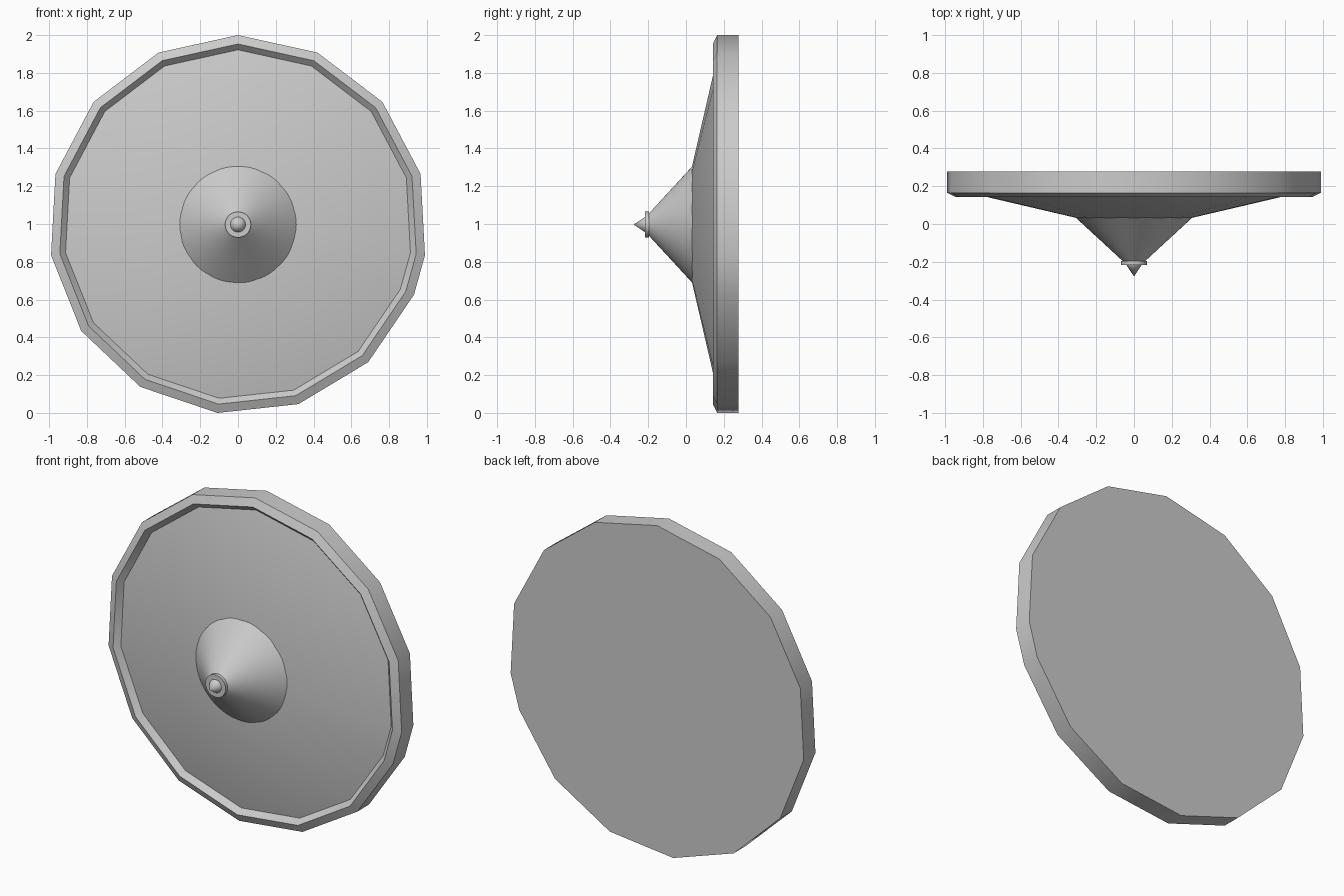
import bpy
import bmesh
import math

cube = bpy.data.objects.get("Cube")
if cube:
    bpy.data.objects.remove(cube, do_unlink=True)

grey = bpy.data.materials.new("plain grey")
grey.use_nodes = True
colour = (0.6, 0.6, 0.6, 1)
grey.diffuse_color = colour
grey.node_tree.nodes["Principled BSDF"].inputs["Base Color"].default_value = colour

CENTRE_Z = 0.997


def turned(name, profile, angles):
    """Turn a (radius, y) profile about the front-back axis; radius 0 gives a point."""
    bm = bmesh.new()
    rings = []
    for r, y in profile:
        if r == 0:
            rings.append([bm.verts.new((0, y, CENTRE_Z))] * len(angles))
        else:
            rings.append([bm.verts.new((r * math.sin(a), y, CENTRE_Z + r * math.cos(a)))
                          for a in angles])
    n = len(angles)
    for a, b in zip(rings, rings[1:]):
        for i in range(n):
            j = (i + 1) % n
            corners = list(dict.fromkeys((a[i], a[j], b[j], b[i])))
            bm.faces.new(corners)
    # Flat caps close any open end
    for ring, (r, y) in ((rings[0], profile[0]), (rings[-1], profile[-1])):
        if r > 0:
            bm.faces.new(ring)
    bmesh.ops.recalc_face_normals(bm, faces=bm.faces)
    mesh = bpy.data.meshes.new(name)
    bm.to_mesh(mesh)
    bm.free()
    mesh.materials.append(grey)
    obj = bpy.data.objects.new(name, mesh)
    bpy.context.collection.objects.link(obj)
    bpy.ops.object.select_all(action="DESELECT")
    obj.select_set(True)
    bpy.context.view_layer.objects.active = obj
    bpy.ops.object.shade_smooth_by_angle(angle=math.radians(30))
    return obj


# The plate has fourteen full sides and one half-length side
step = math.tau / 14.5
plate_angles = [-step * k for k in range(11)] + [step * k for k in range(4, 0, -1)]
round_angles = [math.tau * k / 64 for k in range(64)]

# Plate with bevelled rim, shallow inner lip and domed front
turned("plate", [(1.003, 0.278), (1.003, 0.165), (0.956, 0.142),
                 (0.925, 0.174), (0, -0.039)], plate_angles)

# Central cone, its base sunk into the plate
turned("centre_cone", [(0.335, 0.058), (0.055, -0.2)], round_angles)

# Collar and pointed tip
turned("collar", [(0.068, -0.197), (0.068, -0.217)], round_angles)
turned("tip", [(0.043, -0.21), (0.04, -0.217), (0, -0.278)], round_angles)
